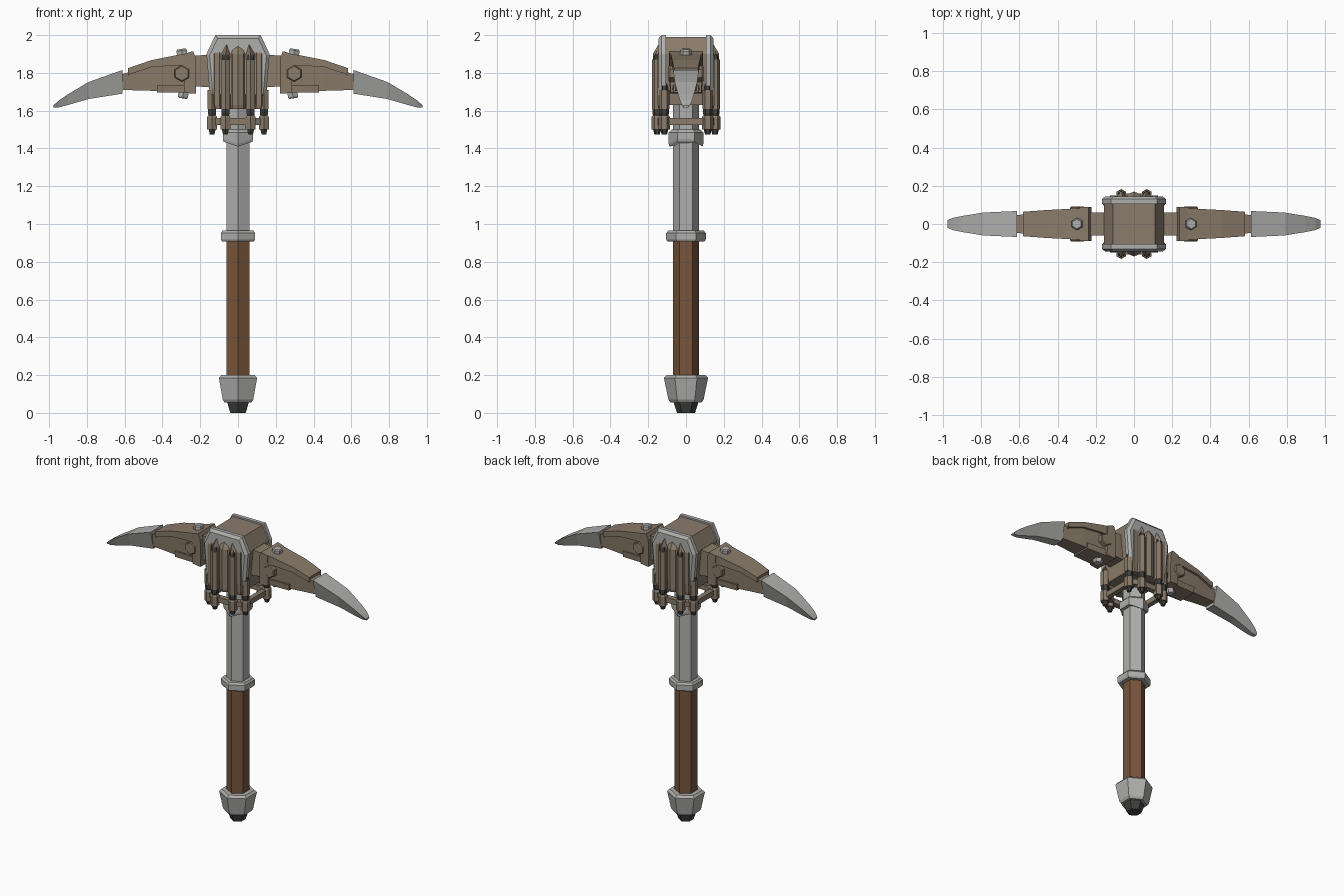
import bpy, bmesh, math
from mathutils import Matrix, Vector

if "Cube" in bpy.data.objects:
    bpy.data.objects.remove(bpy.data.objects["Cube"])


def material(name, rgb):
    m = bpy.data.materials.new(name)
    m.diffuse_color = (*rgb, 1)
    m.use_nodes = True
    m.node_tree.nodes["Principled BSDF"].inputs["Base Color"].default_value = m.diffuse_color
    return m


BROWN = material("head_brown", (0.255, 0.20, 0.145))
STEEL = material("light_steel", (0.43, 0.43, 0.42))
WOOD = material("handle_wood", (0.185, 0.09, 0.045))
DARK = material("dark_iron", (0.05, 0.05, 0.046))


def loft(name, rings, mat, mirror="", closed=False):
    """Skin equal-length rings of points; mirror is any of 'xy'."""
    bm = bmesh.new()
    vr = [[bm.verts.new(p) for p in r] for r in rings]
    n = len(vr[0])
    pairs = list(zip(vr, vr[1:])) + ([(vr[-1], vr[0])] if closed else [])
    for a, b in pairs:
        for i in range(n):
            j = (i + 1) % n
            bm.faces.new((a[i], a[j], b[j], b[i]))
    if not closed:
        bm.faces.new(vr[0])
        bm.faces.new(vr[-1])
    bmesh.ops.recalc_face_normals(bm, faces=bm.faces)
    me = bpy.data.meshes.new(name)
    bm.to_mesh(me)
    bm.free()
    me.materials.append(mat)
    ob = bpy.data.objects.new(name, me)
    bpy.context.collection.objects.link(ob)
    if mirror:
        mod = ob.modifiers.new("Mirror", "MIRROR")
        mod.use_axis = ("x" in mirror, "y" in mirror, False)
        mod.use_mirror_merge = False
    return ob


def hexstack(name, levels, mat, at=(0, 0, 0), rot=None, mirror=""):
    """Hexagonal turned part from (z, radius) levels."""
    rot = rot or Matrix.Identity(3)
    rings = []
    for z, r in levels:
        rings.append([rot @ Vector((r * math.cos(a), r * math.sin(a), z)) + Vector(at)
                      for a in (math.radians(90 + 60 * i) for i in range(6))])
    return loft(name, rings, mat, mirror)


def limb(name, sections, mat):
    """Part running along x from (x, z_top, z_bottom, halfwidth_top, halfwidth_bottom)."""
    rings = [[(x, -wt, t), (x, wt, t), (x, wb, b), (x, -wb, b)]
             for x, t, b, wt, wb in sections]
    return loft(name, rings, mat, "x")


# Handle
hexstack("pommel_tip", [(0, 0.047), (0.05, 0.064), (0.07, 0.064)], DARK)
hexstack("pommel", [(0.055, 0.082), (0.07, 0.093), (0.185, 0.117), (0.2, 0.102)], STEEL)
hexstack("grip", [(0.19, 0.07), (0.92, 0.07)], WOOD)
hexstack("grip_ring", [(0.908, 0.098), (0.918, 0.105), (0.952, 0.105), (0.965, 0.094)], STEEL)
hexstack("shaft", [(0.96, 0.07), (1.65, 0.07)], STEEL)

# Collar with a V-shaped lower edge
rings = []
for z, r, drop in [(1.435, 0.088, 0.025), (1.45, 0.092, 0.025), (1.485, 0.092, 0), (1.5, 0.075, 0)]:
    rings.append([(r * math.cos(a), r * math.sin(a), z - (drop if i % 3 == 0 else 0))
                  for i, a in enumerate(math.radians(90 + 60 * i) for i in range(6))])
loft("collar", rings, STEEL)

# Head core and steel side plates
core = [(-0.11, 1.99), (0.11, 1.99), (0.157, 1.9), (0.13, 1.63), (-0.13, 1.63), (-0.157, 1.9)]
loft("head_core", [[(x, y, z) for x, z in core] for y in (-0.115, 0.115)], BROWN)
plate = [(-0.12, 2.0), (0.12, 2.0), (0.167, 1.9), (0.148, 1.67), (-0.148, 1.67), (-0.167, 1.9)]
rings = []
for y, s in [(-0.105, 1), (-0.13, 1), (-0.145, 0.9)]:
    rings.append([(x * s, y, 1.82 + (z - 1.82) * s) for x, z in plate])
loft("side_plate", rings, STEEL, "y")

# Fluted wall over each plate
flute = [(-0.14, -0.11), (-0.125, -0.15), (-0.098, -0.15), (-0.092, -0.142), (-0.066, -0.176),
         (-0.04, -0.142), (-0.03, -0.158), (0, -0.17)]
flute += [(-x, y) for x, y in flute[-2::-1]]
rings = []
for z, s, d in [(1.61, 0.95, 0.004), (1.63, 1, 0), (1.90, 1, 0), (1.95, 0.9, 0.03)]:
    rings.append([(x * s, min(y + d, -0.1), z) for x, y in flute])
loft("fluted_wall", rings, BROWN, "y")

# Pistons hanging around the head, in two sizes mirrored four ways
for label, x, y, top in [("inner", 0.067, -0.153, 1.87), ("outer", 0.137, -0.115, 1.71)]:
    at = (x, y, 0)
    hexstack(label + "_piston_tip", [(1.473, 0.014), (1.505, 0.022)], DARK, at, mirror="xy")
    hexstack(label + "_piston_foot", [(1.5, 0.03), (1.565, 0.03), (1.575, 0.024)], BROWN, at, mirror="xy")
    hexstack(label + "_piston_rod", [(1.57, 0.02), (1.585, 0.025), (1.62, 0.025)], DARK, at, mirror="xy")
    hexstack(label + "_piston_sleeve", [(1.61, 0.028), (top, 0.028)], BROWN, at, mirror="xy")
    hexstack(label + "_piston_cap", [(top, 0.02), (top + 0.02, 0.02), (top + 0.045, 0.007)],
             DARK, at, mirror="xy")

# Ring tying the pistons together
pts = [(0.137, -0.115), (0.137, 0.115), (0.067, 0.15), (-0.067, 0.15),
       (-0.137, 0.115), (-0.137, -0.115), (-0.067, -0.15), (0.067, -0.15)]
rings = [[(x * s, y * s, z) for s, z in ((1.06, 1.525), (1.06, 1.56), (0.82, 1.56), (0.82, 1.525))]
         for x, y in pts]
loft("piston_ring", rings, BROWN, closed=True)

# Arms, right side mirrored to the left
limb("arm_root", [(0.1, 1.9, 1.72, 0.06, 0.06), (0.24, 1.89, 1.73, 0.06, 0.06)], BROWN)
limb("arm_clamp", [(0.222, 1.875, 1.69, 0.09, 0.085), (0.238, 1.915, 1.69, 0.09, 0.085),
                   (0.285, 1.9, 1.695, 0.088, 0.082)], BROWN)
limb("arm_core", [(0.26, 1.86, 1.705, 0.068, 0.06), (0.45, 1.84, 1.705, 0.06, 0.054),
                  (0.625, 1.79, 1.71, 0.046, 0.04)], BROWN)
limb("arm_top_plate", [(0.27, 1.903, 1.835, 0.082, 0.082), (0.33, 1.893, 1.84, 0.08, 0.08),
                       (0.46, 1.867, 1.83, 0.073, 0.073), (0.582, 1.825, 1.79, 0.064, 0.064),
                       (0.575, 1.795, 1.785, 0.06, 0.06)], BROWN)
limb("arm_lower_plate", [(0.25, 1.735, 1.695, 0.074, 0.07), (0.43, 1.735, 1.695, 0.068, 0.064)], BROWN)

# Blades
limb("blade", [(0.612, 1.815, 1.69, 0.068, 0.036), (0.79, 1.752, 1.662, 0.06, 0.028),
               (0.9, 1.687, 1.63, 0.042, 0.02), (0.95, 1.653, 1.617, 0.032, 0.014),
               (0.977, 1.628, 1.618, 0.02, 0.012)], STEEL)

# Bolts through the arms and hexagonal side bosses
tilt = Matrix.Rotation(math.radians(9), 3, "Y")
hexstack("bolt_top", [(-0.02, 0.032), (0.012, 0.032), (0.02, 0.025)], STEEL,
         (0.297, 0, 1.907), tilt, "x")
hexstack("bolt_bottom", [(-0.018, 0.025), (-0.01, 0.031), (0.04, 0.031)], STEEL,
         (0.29, 0, 1.683), tilt.inverted(), "x")
side = Matrix.Rotation(math.radians(90), 3, "X")
hexstack("arm_boss", [(0.05, 0.044), (0.086, 0.044), (0.092, 0.038)], BROWN,
         (0.297, 0, 1.797), side, "xy")
